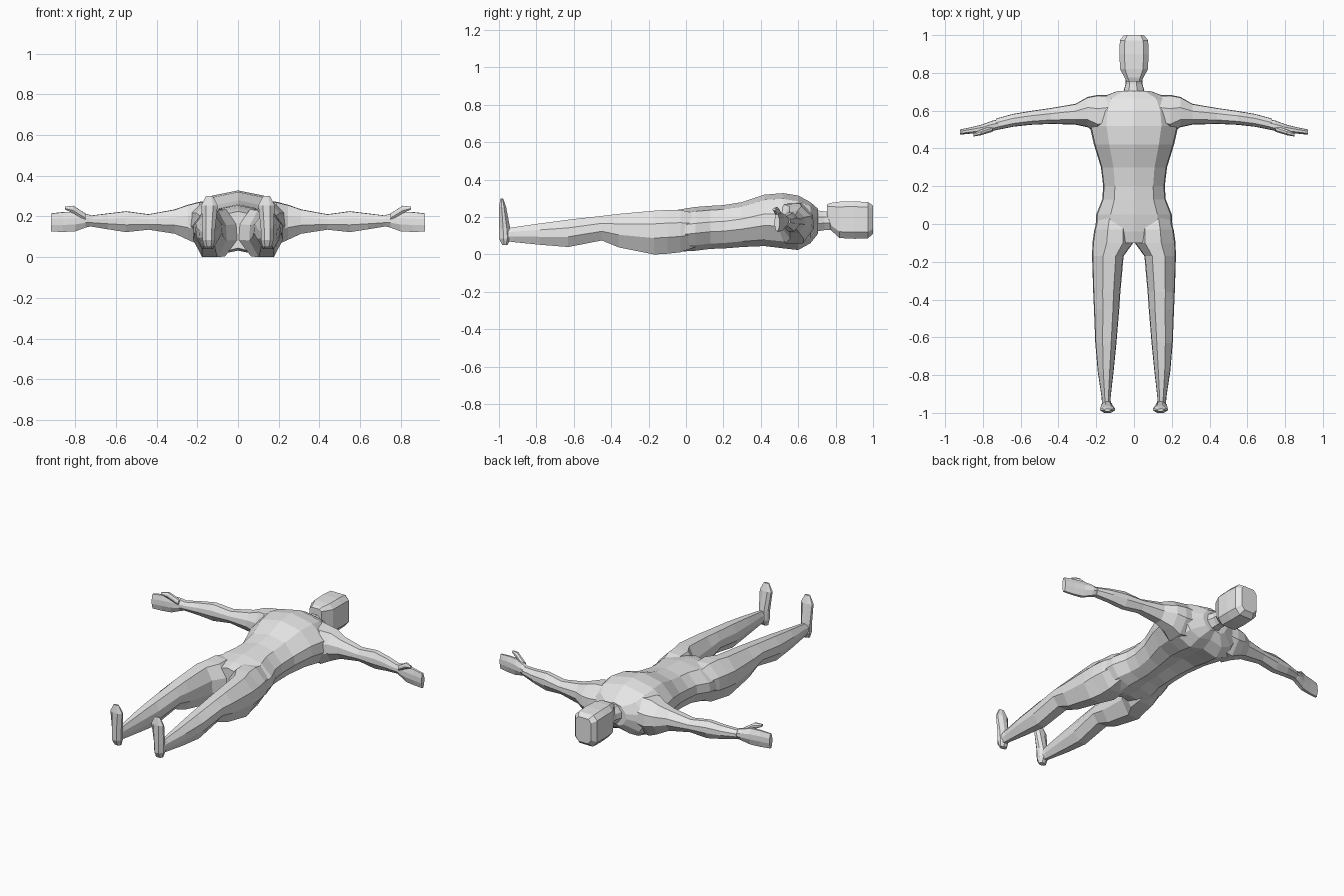
import bpy
import bmesh

gray = bpy.data.materials.new("light gray")
gray.diffuse_color = (0.8, 0.8, 0.8, 1)

# Unit cross-sections
TORSO = [(0, 1), (0.62, 0.80), (0.97, 0.25), (1, -0.2), (0.78, -0.75), (0.42, -1),
         (0, -0.85), (-0.42, -1), (-0.78, -0.75), (-1, -0.2), (-0.97, 0.25), (-0.62, 0.80)]
LIMB = [(-0.5, 0.97), (0.3, 1), (0.95, 0.4), (1, -0.25), (0.45, -1),
        (-0.45, -1), (-1, -0.3), (-0.95, 0.35)]
BLOCK = [(-0.65, 1), (0, 1), (0.65, 1), (1, 0.72), (1, -0.65), (0.6, -1),
         (-0.6, -1), (-1, -0.65), (-1, 0.72)]
AXES = {"x": lambda t, u, v: (t, u, v),
        "y": lambda t, u, v: (u, t, v),
        "z": lambda t, u, v: (u, v, t)}


def loft(name, axis, section, rings, side=1):
    """Skin rings of (position, u min, u max, v min, v max) along an axis."""
    bm = bmesh.new()
    loops = []
    for t, u0, u1, v0, v1 in rings:
        loop = []
        for a, b in section:
            x, y, z = AXES[axis](t, (u0 + u1) / 2 + a * (u1 - u0) / 2,
                                 (v0 + v1) / 2 + b * (v1 - v0) / 2)
            loop.append(bm.verts.new((x * side, y, z)))
        loops.append(loop)
    n = len(section)
    for p, q in zip(loops, loops[1:]):
        for i in range(n):
            j = (i + 1) % n
            bm.faces.new((p[i], p[j], q[j], q[i]))
    bm.faces.new(loops[0])
    bm.faces.new(loops[-1])
    bmesh.ops.recalc_face_normals(bm, faces=bm.faces[:])
    mesh = bpy.data.meshes.new(name)
    bm.to_mesh(mesh)
    bm.free()
    mesh.materials.append(gray)
    obj = bpy.data.objects.new(name, mesh)
    bpy.context.collection.objects.link(obj)
    return obj


def merge(base, part):
    """Fuse a part into the base and discard the part."""
    bpy.context.view_layer.objects.active = base
    mod = base.modifiers.new("fuse", 'BOOLEAN')
    mod.operation = 'UNION'
    mod.solver = 'EXACT'
    mod.object = part
    bpy.ops.object.modifier_apply(modifier=mod.name)
    bpy.data.objects.remove(part, do_unlink=True)


# Torso, from crotch to collar
torso = [(y, -w, w, z0, z1) for y, w, z0, z1 in (
    (-0.10, 0.14, 0.03, 0.225), (-0.04, 0.205, 0.015, 0.24), (0.05, 0.20, 0.02, 0.254),
    (0.13, 0.168, 0.03, 0.26), (0.20, 0.163, 0.032, 0.264), (0.30, 0.175, 0.04, 0.28),
    (0.42, 0.212, 0.045, 0.32), (0.52, 0.235, 0.033, 0.328), (0.60, 0.225, 0.024, 0.315),
    (0.665, 0.19, 0.06, 0.28), (0.705, 0.085, 0.11, 0.245))]
body = loft("body", "y", TORSO, torso)

# Legs, from hip to ankle
leg = [(0.05, 0.02, 0.185, 0.04, 0.22), (-0.03, 0.006, 0.21, 0.012, 0.238),
       (-0.10, 0.004, 0.22, 0.004, 0.238), (-0.17, 0.055, 0.222, 0.0, 0.234),
       (-0.36, 0.072, 0.216, 0.038, 0.217), (-0.45, 0.078, 0.212, 0.075, 0.206),
       (-0.63, 0.093, 0.205, 0.04, 0.186), (-0.78, 0.108, 0.192, 0.052, 0.166),
       (-0.92, 0.124, 0.171, 0.066, 0.146), (-0.965, 0.122, 0.17, 0.072, 0.138)]

# Arms, from inside the shoulder to the wrist
arm = [(0.10, 0.51, 0.68, 0.07, 0.28), (0.19, 0.475, 0.684, 0.06, 0.272),
       (0.245, 0.512, 0.673, 0.085, 0.258), (0.31, 0.526, 0.636, 0.115, 0.235),
       (0.44, 0.530, 0.614, 0.135, 0.211), (0.55, 0.525, 0.598, 0.123, 0.226),
       (0.64, 0.515, 0.583, 0.137, 0.215), (0.73, 0.497, 0.558, 0.152, 0.204)]

# Upright feet and edge-on hands with raised thumbs
foot = [(0.05, 0.12, 0.165, -0.982, -0.955), (0.085, 0.113, 0.175, -1.0, -0.935),
        (0.14, 0.112, 0.175, -1.0, -0.94), (0.255, 0.10, 0.18, -1.0, -0.962),
        (0.30, 0.123, 0.157, -0.992, -0.978)]
hand = [(0.70, 0.506, 0.556, 0.158, 0.20), (0.75, 0.492, 0.547, 0.145, 0.214),
        (0.80, 0.483, 0.528, 0.127, 0.224), (0.86, 0.479, 0.513, 0.124, 0.222),
        (0.92, 0.473, 0.501, 0.126, 0.215)]
thumb = [(0.75, 0.488, 0.52, 0.18, 0.215), (0.81, 0.470, 0.50, 0.216, 0.253),
         (0.85, 0.463, 0.48, 0.234, 0.248)]

for word, side in (("right", 1), ("left", -1)):
    merge(body, loft("leg", "y", LIMB, leg, side))
    merge(body, loft("arm", "x", LIMB, arm, side))
    merge(body, loft("foot", "z", LIMB, foot, side))
    palm = loft(word + "_hand", "x", LIMB, hand, side)
    merge(palm, loft("thumb", "x", LIMB, thumb, side))

# Neck and blocky head
neck = [(0.67, -0.075, 0.075, 0.11, 0.245), (0.705, -0.055, 0.055, 0.125, 0.235),
        (0.74, -0.045, 0.045, 0.13, 0.23), (0.80, -0.045, 0.045, 0.13, 0.23)]
merge(body, loft("neck", "y", LIMB, neck))
head = [(y, -w, w, z0, z1) for y, w, z0, z1 in (
    (0.755, 0.04, 0.20, 0.268), (0.775, 0.05, 0.13, 0.276), (0.82, 0.074, 0.088, 0.282),
    (0.90, 0.077, 0.084, 0.284), (0.972, 0.075, 0.086, 0.28), (1.0, 0.053, 0.11, 0.262))]
loft("head", "y", BLOCK, head)
